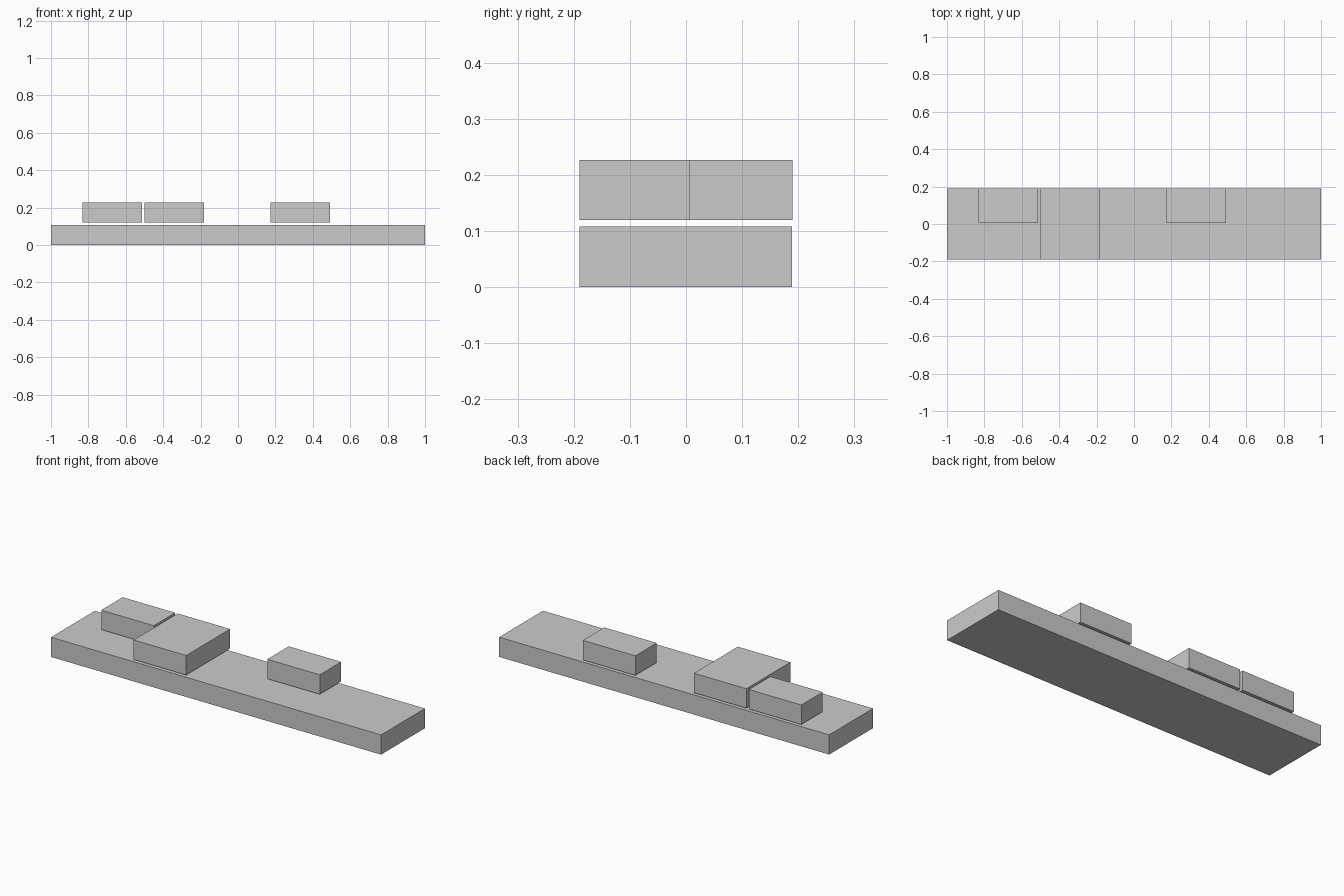
import bpy

if "Cube" in bpy.data.objects:
    bpy.data.objects.remove(bpy.data.objects["Cube"])

# Single flat grey
grey = bpy.data.materials.new("light_grey")
grey.diffuse_color = (0.6, 0.6, 0.6, 1.0)
grey.use_nodes = True
grey.node_tree.nodes["Principled BSDF"].inputs["Base Color"].default_value = grey.diffuse_color


def box(name, x0, x1, y0, y1, z0, z1):
    """Axis-aligned box given by its limits."""
    bpy.ops.mesh.primitive_cube_add(size=1)
    ob = bpy.context.object
    ob.name = name
    ob.scale = (x1 - x0, y1 - y0, z1 - z0)
    ob.location = ((x0 + x1) / 2, (y0 + y1) / 2, (z0 + z1) / 2)
    bpy.ops.object.transform_apply(location=True, rotation=False, scale=True)
    ob.data.materials.append(grey)
    return ob


# Long base slab
box("base_slab", -1.0, 1.0, -0.19, 0.189, 0.0, 0.108)

# Blocks resting just above the slab, separated by a thin gap
BLOCK_W, Z0, Z1, BACK = 0.318, 0.12, 0.227, 0.19
for name, x, front in (("left_half_block", -0.832, 0.005),
                       ("full_depth_block", -0.499, -0.19),
                       ("right_half_block", 0.174, 0.005)):
    box(name, x, x + BLOCK_W, front, BACK, Z0, Z1)
